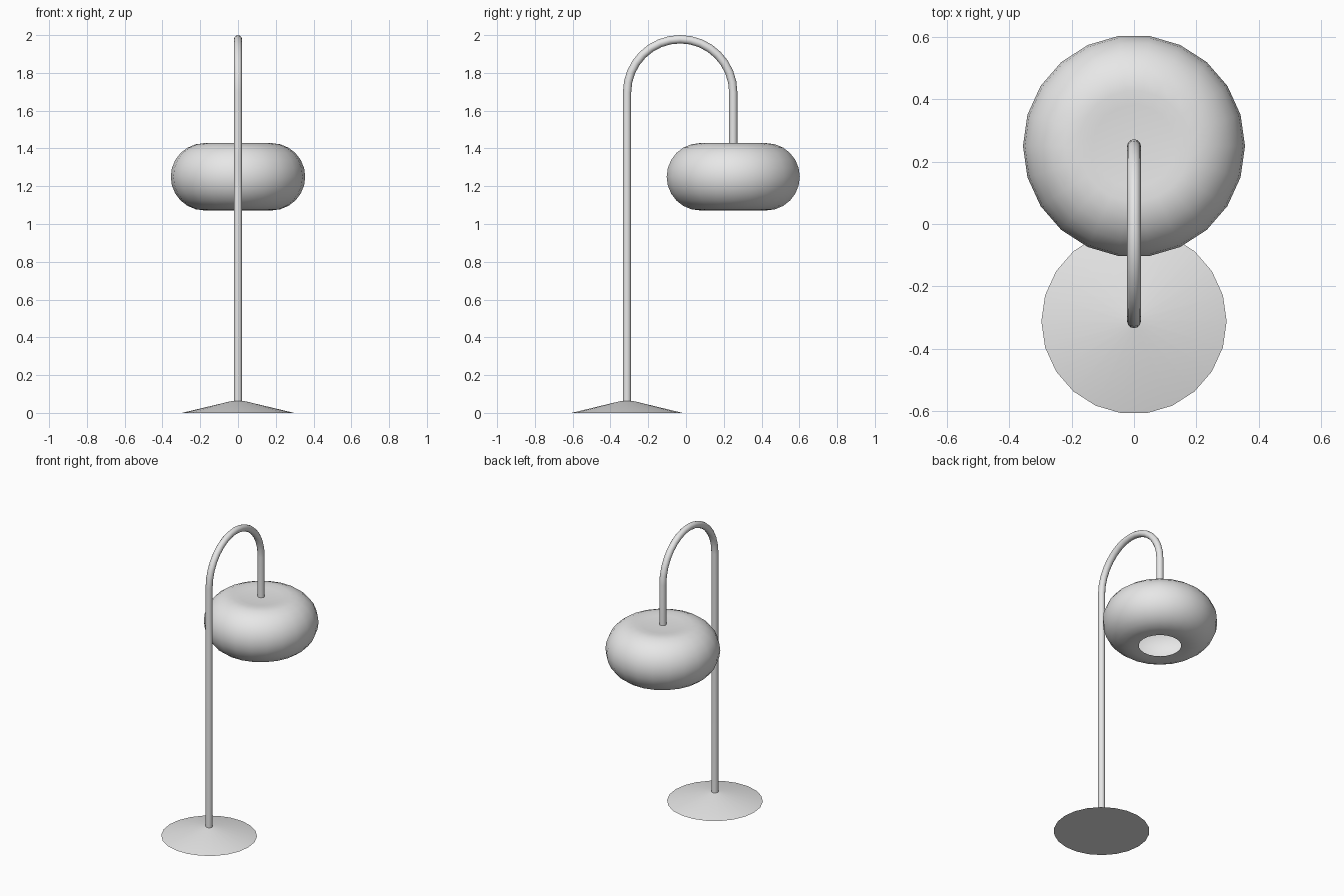
import bpy
import bmesh
from math import sin, cos, pi, radians

cube = bpy.data.objects.get("Cube")
if cube:
    bpy.data.objects.remove(cube)

# Single painted-metal colour
GREY = (0.8, 0.8, 0.8, 1.0)
grey = bpy.data.materials.new("light_grey")
grey.use_nodes = True
grey.diffuse_color = GREY
grey.node_tree.nodes["Principled BSDF"].inputs["Base Color"].default_value = GREY

POLE_Y, SHADE_Y = -0.312, 0.25
POLE_R = 0.022


def finish(obj, angle):
    """Give the part its material and smooth shading."""
    obj.data.materials.clear()
    obj.data.materials.append(grey)
    bpy.ops.object.select_all(action="DESELECT")
    obj.select_set(True)
    bpy.context.view_layer.objects.active = obj
    bpy.ops.object.shade_smooth_by_angle(angle=radians(angle))


def revolve(name, profile, y, z=0.0, sides=22):
    """Spin an (r, z) profile around the vertical axis."""
    bm = bmesh.new()
    verts = [bm.verts.new((r, 0, h)) for r, h in profile]
    edges = [bm.edges.new(pair) for pair in zip(verts, verts[1:])]
    bmesh.ops.spin(bm, geom=verts + edges, cent=(0, 0, 0), axis=(0, 0, 1),
                   angle=2 * pi, steps=sides, use_duplicate=False)
    bmesh.ops.remove_doubles(bm, verts=bm.verts[:], dist=0.0005)
    bmesh.ops.recalc_face_normals(bm, faces=bm.faces[:])
    mesh = bpy.data.meshes.new(name)
    bm.to_mesh(mesh)
    bm.free()
    obj = bpy.data.objects.new(name, mesh)
    obj.location = (0, y, z)
    bpy.context.collection.objects.link(obj)
    finish(obj, 40)
    return obj


# Shallow cone foot, closed underneath
revolve("base", [(0, 0), (0.297, 0), (0.028, 0.064), (0, 0.064)], POLE_Y)

# Rounded shade: capped on top, open at the bottom
TUBE = 0.178
STEPS = 14
shade_profile = [(0, TUBE * sin(radians(105)))]
for i in range(STEPS + 1):
    a = radians(105 - 210 * i / STEPS)
    shade_profile.append((TUBE * (1 + cos(a)), TUBE * sin(a)))
revolve("shade", shade_profile, SHADE_Y, 1.25)

# Pole: straight stem, half-round arch, short drop to the shade
arch_r = (SHADE_Y - POLE_Y) / 2
arch_y = (SHADE_Y + POLE_Y) / 2
arch_z = 2.0 - POLE_R - arch_r
path = [(POLE_Y, 0.03)]
for i in range(17):
    a = pi * (1 - i / 16)
    path.append((arch_y + arch_r * cos(a), arch_z + arch_r * sin(a)))
path.append((SHADE_Y, 1.415))

curve = bpy.data.curves.new("pole", "CURVE")
curve.dimensions = "3D"
curve.bevel_depth = POLE_R
curve.bevel_resolution = 4
curve.use_fill_caps = True
spline = curve.splines.new("POLY")
spline.points.add(len(path) - 1)
for point, (y, z) in zip(spline.points, path):
    point.co = (0, y, z, 1)
pole = bpy.data.objects.new("pole", curve)
bpy.context.collection.objects.link(pole)
bpy.ops.object.select_all(action="DESELECT")
pole.select_set(True)
bpy.context.view_layer.objects.active = pole
bpy.ops.object.convert(target="MESH")
finish(bpy.context.view_layer.objects.active, 40)
